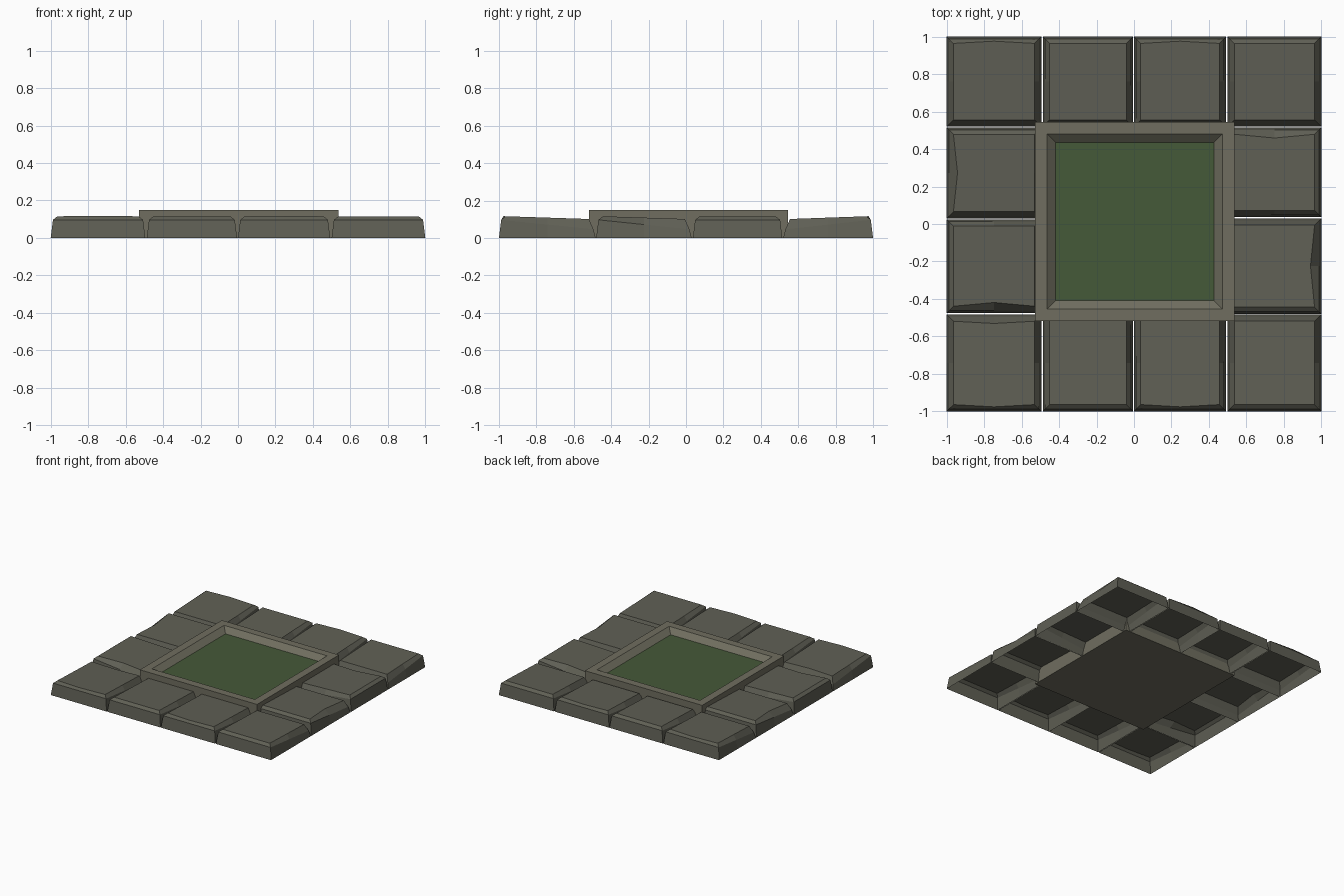
import bpy, bmesh
from mathutils import Vector

if "Cube" in bpy.data.objects:
    bpy.data.objects.remove(bpy.data.objects["Cube"])


def material(name, rgb):
    m = bpy.data.materials.new(name)
    m.diffuse_color = (*rgb, 1)
    m.use_nodes = True
    m.node_tree.nodes["Principled BSDF"].inputs["Base Color"].default_value = m.diffuse_color
    return m


STONE = material("dark_stone", (0.115, 0.115, 0.09))
RIM = material("pale_stone", (0.16, 0.155, 0.115))
GRASS = material("grass", (0.06, 0.10, 0.04))


def finish(name, bm, mat):
    me = bpy.data.meshes.new(name)
    bm.to_mesh(me)
    bm.free()
    me.materials.append(mat)
    ob = bpy.data.objects.new(name, me)
    bpy.context.collection.objects.link(ob)
    return ob


def bridge(bm, a, b):
    n = len(a)
    for i in range(n):
        j = (i + 1) % n
        bm.faces.new((a[i], a[j], b[j], b[i]))


# Paving stone: open-bottomed shell with a chamfered top sloping down from `high`;
# `bow` pulls the middle of a top edge inward (S, E, N, W).
def stone(name, x0, x1, y0, y1, high, bow):
    bm = bmesh.new()
    c = Vector(((x0 + x1) / 2, (y0 + y1) / 2))
    half = Vector(((x1 - x0) / 2, (y1 - y0) / 2))
    grid = ((-1, -1, ""), (0, -1, "S"), (1, -1, ""), (1, 0, "E"),
            (1, 1, ""), (0, 1, "N"), (-1, 1, ""), (-1, 0, "W"))
    # inset, z at low end, z at high end, share of bow
    levels = ((0, 0, 0, 0), (0.012, 0.045, 0.098, 0), (0.036, 0.10, 0.117, 1))
    rings = []
    for inset, lo, hi, share in levels:
        ring = []
        for sx, sy, side in grid:
            d = inset + share * bow.get(side, 0)
            p = Vector((sx * (half.x - d), sy * (half.y - d)))
            t = (p.x / half.x * high[0] + p.y / half.y * high[1] + 1) / 2
            ring.append(bm.verts.new((c.x + p.x, c.y + p.y, lo + (hi - lo) * t)))
        rings.append(ring)
    bridge(bm, rings[0], rings[1])
    bridge(bm, rings[1], rings[2])
    bm.faces.new(rings[2])
    finish(name, bm, STONE)


# Front and back rows
columns = ((-1, -0.495), (-0.487, -0.005), (0, 0.492), (0.5, 1))
for i, (a, b) in enumerate(columns):
    out = -0.012 if i % 2 == 0 else 0
    stone(f"front_stone_{i + 1}", a, b, -1, -0.483, (0, -1),
          {"S": out, "N": 0.012 if i == 0 else 0})
    stone(f"back_stone_{i + 1}", a, b, 0.52, 1, (0, 1), {"N": out})

# Side stones
stone("left_stone_front", -1, -0.495, -0.475, 0.025, (-1, 0), {"S": 0.02})
stone("left_stone_back", -1, -0.495, 0.03, 0.515, (0, 1), {"W": 0.022})
stone("right_stone_front", 0.5, 1, -0.48, 0.03, (0, -1), {"E": 0.022})
stone("right_stone_back", 0.5, 1, 0.037, 0.515, (1, 0), {"N": 0.02})

# Raised planter frame: nested square rings with a sloped inner wall
CX, CY = 0.004, 0.013


def square(bm, r, z):
    return [bm.verts.new((CX + sx * r, CY + sy * r, z))
            for sx, sy in ((-1, -1), (1, -1), (1, 1), (-1, 1))]


FLOOR = 0.11
bm = bmesh.new()
rings = [square(bm, r, z) for r, z in
         ((0.532, 0), (0.532, 0.15), (0.468, 0.15), (0.422, FLOOR))]
for a, b in zip(rings, rings[1:]):
    bridge(bm, a, b)
bm.faces.new(rings[0][::-1])
finish("planter_frame", bm, RIM)

# Grass bed
bm = bmesh.new()
bm.faces.new(square(bm, 0.422, FLOOR))
finish("grass_bed", bm, GRASS)
